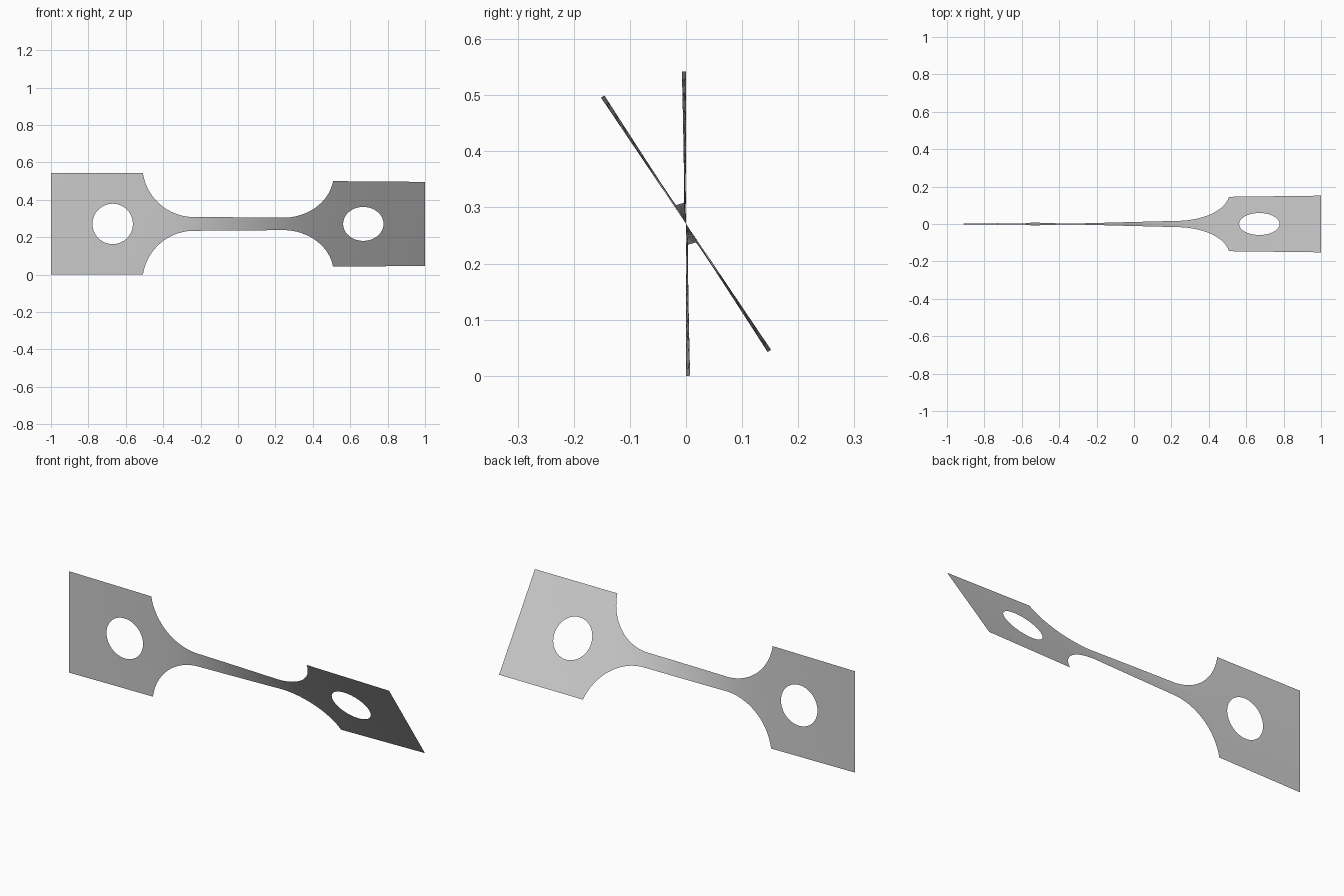
import bpy, bmesh, math
from mathutils import Vector

if "Cube" in bpy.data.objects:
    bpy.data.objects.remove(bpy.data.objects["Cube"], do_unlink=True)

HALF, NECK = 0.271, 0.037           # half heights of head and neck
SHOULDER, FILLET = 0.508, 0.275     # where the head starts, fillet radius
HOLE_X, HOLE_R = 0.67, 0.108
ROWS, RINGS, COLS, STEPS = 24, 6, 90, 800
FILLET_Z = NECK + FILLET
FILLET_X = SHOULDER - math.sqrt(FILLET ** 2 - (FILLET_Z - HALF) ** 2)


def half_width(x):
    """Outline of the flat dogbone."""
    x = abs(x)
    if x >= SHOULDER:
        return HALF
    if x <= FILLET_X:
        return NECK
    return FILLET_Z - math.sqrt(FILLET ** 2 - (x - FILLET_X) ** 2)


# Twist builds up mostly in the narrow neck
twist = [0.0]
for i in range(STEPS):
    twist.append(twist[-1] + half_width(-1 + 2 * (i + 0.5) / STEPS) ** -1.3)


def place(x, h):
    """Flat position to twisted position."""
    f = min(max((x + 1) / 2, 0), 1) * STEPS
    i = min(int(f), STEPS - 1)
    a = math.radians(34) * (twist[i] + (twist[i + 1] - twist[i]) * (f - i)) / twist[-1]
    return Vector((x, -h * math.sin(a), HALF + h * math.cos(a)))


def add_grid(bm, lines):
    verts = [[bm.verts.new(place(x, h)) for x, h in line] for line in lines]
    for a, b in zip(verts, verts[1:]):
        for j in range(len(a) - 1):
            bm.faces.new((a[j], b[j], b[j + 1], a[j + 1]))


def spread(a, b, n):
    return [a + (b - a) * i / n for i in range(n + 1)]


bm = bmesh.new()

# Neck and fillets, with columns crowded towards the shoulders
neck = []
for u in spread(-math.pi / 2, math.pi / 2, COLS):
    x = SHOULDER * math.sin(u)
    w = half_width(x) if abs(x) < SHOULDER - 1e-6 else HALF
    neck.append([(x, w * t) for t in spread(-1, 1, ROWS)])
add_grid(bm, neck)

# Heads: rings running from the round hole out to the rectangle
for side in (-1, 1):
    rim = [(SHOULDER, h) for h in spread(HALF, -HALF, ROWS)]
    rim += [(x, -HALF) for x in spread(SHOULDER, 1, ROWS)[1:]]
    rim += [(1, h) for h in spread(-HALF, HALF, ROWS)[1:]]
    rim += [(x, HALF) for x in spread(1, SHOULDER, ROWS)[1:]]
    rings = []
    for k in spread(0, 1, RINGS):
        ring = []
        for x, h in rim:
            d = Vector((x - HOLE_X, h))
            p = d.normalized() * HOLE_R
            p = p.lerp(d, k)
            ring.append((side * (HOLE_X + p.x), p.y))
        rings.append(ring)
    add_grid(bm, rings)

bmesh.ops.remove_doubles(bm, verts=bm.verts, dist=0.0005)
bmesh.ops.recalc_face_normals(bm, faces=bm.faces)

mesh = bpy.data.meshes.new("twisted_strip")
bm.to_mesh(mesh)
bm.free()
strip = bpy.data.objects.new("twisted_strip", mesh)
bpy.context.collection.objects.link(strip)

# Single grey colour
grey = bpy.data.materials.new("light_grey")
grey.use_nodes = True
colour = (0.6, 0.6, 0.6, 1)
grey.diffuse_color = colour
grey.node_tree.nodes["Principled BSDF"].inputs["Base Color"].default_value = colour
mesh.materials.append(grey)

bpy.context.view_layer.objects.active = strip
strip.select_set(True)
bpy.ops.object.shade_smooth_by_angle(angle=math.radians(30))
